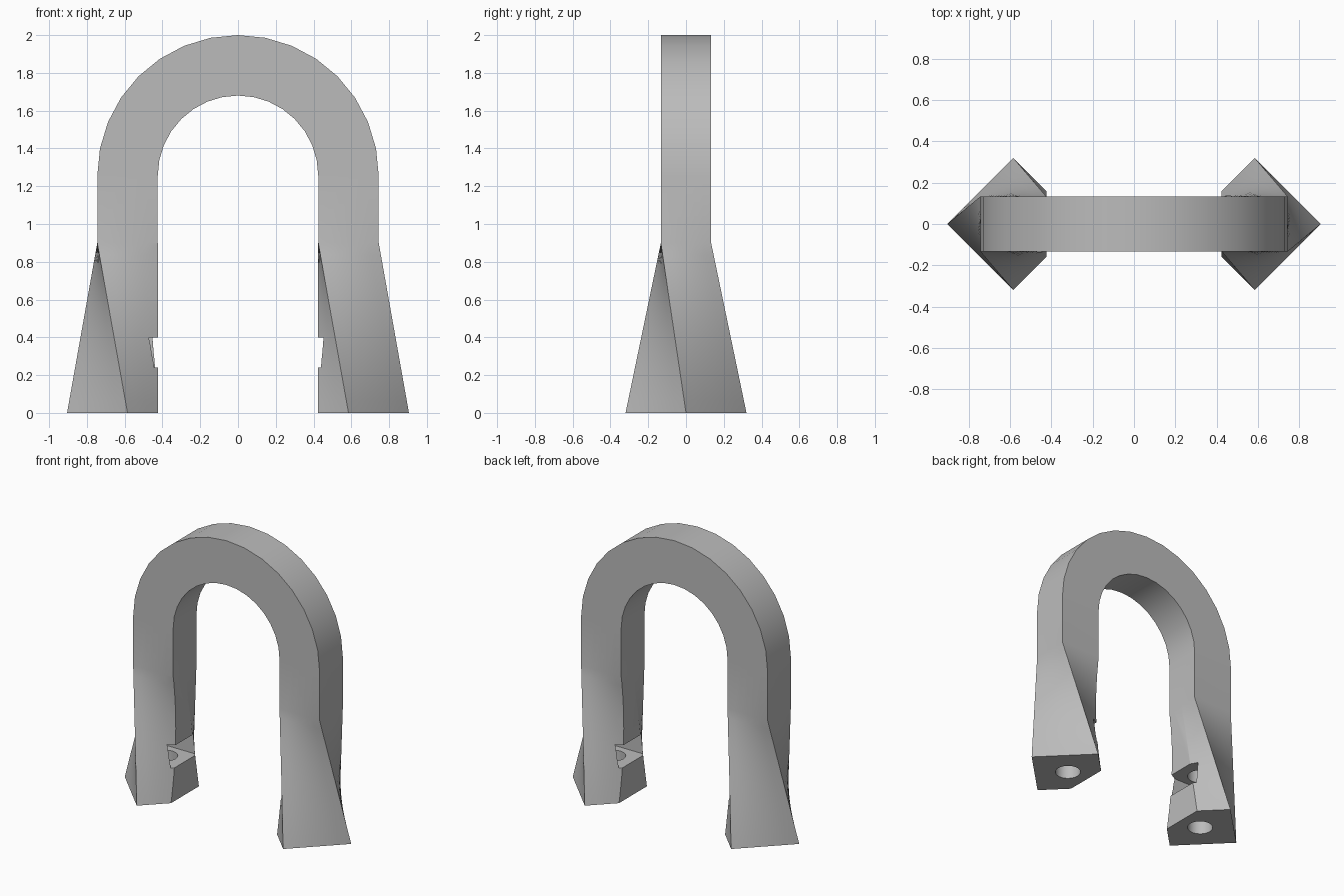
import bpy, bmesh, math
from mathutils import Matrix, Vector

if "Cube" in bpy.data.objects:
    bpy.data.objects.remove(bpy.data.objects["Cube"], do_unlink=True)

CENTRE = 0.585      # middle of each leg, and mean radius of the arch
HALF_W, HALF_D = 0.16, 0.133
SHOULDER, SPRING = 0.9, 1.255
SIDE_CUTS, LEG_STEPS, ARCH_STEPS = 6, 14, 16
CORNERS = [(1, -1), (1, 1), (-1, 1), (-1, -1)]   # (outward, back)

steel = bpy.data.materials.new("steel_grey")
grey = (0.5, 0.5, 0.5, 1)
steel.use_nodes = True
steel.diffuse_color = grey
steel.node_tree.nodes["Principled BSDF"].inputs["Base Color"].default_value = grey


def make_object(name, bm):
    bmesh.ops.recalc_face_normals(bm, faces=bm.faces)
    mesh = bpy.data.meshes.new(name)
    bm.to_mesh(mesh)
    bm.free()
    mesh.materials.append(steel)
    obj = bpy.data.objects.new(name, mesh)
    bpy.context.collection.objects.link(obj)
    return obj


def leg_section(side, z):
    """Rectangle at the shoulder, twisting straight into a diamond at the foot."""
    t = 1 - z / SHOULDER
    ring = []
    for out, back in CORNERS:
        sx = out * side
        rect = Vector((sx * HALF_W, back * HALF_D, 0))
        diamond = Vector((sx - back, sx + back, 0)) * HALF_W
        ring.append(rect.lerp(diamond, t) + Vector((side * CENTRE, 0, z)))
    return ring


def arch_section(angle):
    ring = []
    for out, back in CORNERS:
        r = CENTRE + out * HALF_W
        ring.append(Vector((r * math.cos(angle), back * HALF_D, SPRING + r * math.sin(angle))))
    return ring


# Shackle body: sections swept up one leg, over the arch and down the other
heights = [SHOULDER * i / LEG_STEPS for i in range(LEG_STEPS + 1)]
sections = [leg_section(1, z) for z in heights]
sections += [arch_section(math.pi * i / ARCH_STEPS) for i in range(ARCH_STEPS + 1)]
sections += [leg_section(-1, z) for z in reversed(heights)]

bm = bmesh.new()
rings = []
for sec in sections:
    rings.append([bm.verts.new(sec[c].lerp(sec[(c + 1) % 4], k / SIDE_CUTS))
                  for c in range(4) for k in range(SIDE_CUTS)])
n = len(rings[0])
for a, b in zip(rings, rings[1:]):
    for i in range(n):
        j = (i + 1) % n
        bm.faces.new((a[i], a[j], b[j], b[i]))
bm.faces.new(rings[0])
bm.faces.new(rings[-1])
shackle = make_object("shackle", bm)


# Cutters
def box_cutter(name, low, high):
    low, high = Vector(low), Vector(high)
    bm = bmesh.new()
    place = Matrix.Translation((low + high) / 2) @ Matrix.Diagonal((high - low).to_4d())
    bmesh.ops.create_cube(bm, size=1, matrix=place)
    return make_object(name, bm)


def hole_cutter(name, x, radius, top):
    bm = bmesh.new()
    bmesh.ops.create_cone(bm, cap_ends=True, segments=32, radius1=radius, radius2=radius,
                          depth=top + 0.1, matrix=Matrix.Translation((x, 0, top / 2 - 0.05)))
    return make_object(name, bm)


inner = CENTRE - HALF_W - 0.001
cutters = [box_cutter("gap_cutter", (-inner, -0.5, -0.1), (inner, 0.5, SHOULDER + 0.01))]
for side, label in ((1, "left"), (-1, "right")):
    xs = sorted((side * 0.3, side * (CENTRE + 0.1)))
    cutters.append(box_cutter(label + "_nut_slot_cutter", (xs[0], -0.135, 0.24), (xs[1], 0.135, 0.4)))
    cutters.append(hole_cutter(label + "_bolt_hole_cutter", side * CENTRE, 0.085, 0.65))

bpy.ops.object.select_all(action="DESELECT")
bpy.context.view_layer.objects.active = shackle
shackle.select_set(True)
for cutter in cutters:
    mod = shackle.modifiers.new(cutter.name, "BOOLEAN")
    mod.operation, mod.solver, mod.object = "DIFFERENCE", "EXACT", cutter
    bpy.ops.object.modifier_apply(modifier=mod.name)
    bpy.data.objects.remove(cutter, do_unlink=True)

bpy.ops.object.shade_smooth_by_angle(angle=math.radians(30))
